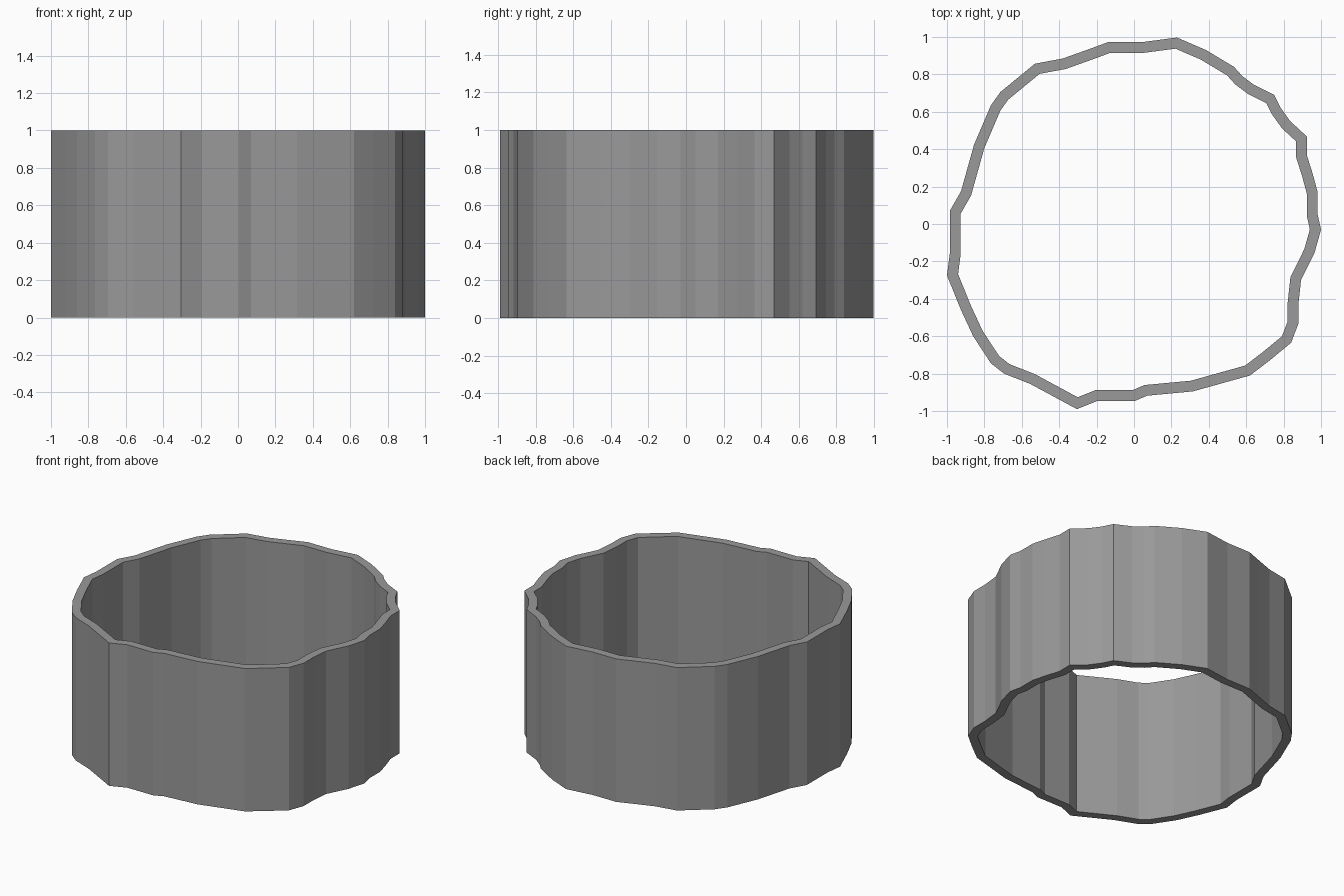
import bpy, bmesh

HEIGHT = 1.0
WALL = 0.058

# Outer outline seen from above, counter-clockwise
outline = [
    (1.0, -0.03), (0.982, 0.05), (0.982, 0.17), (0.955, 0.27), (0.925, 0.365), (0.925, 0.467),
    (0.835, 0.55), (0.785, 0.62), (0.75, 0.69), (0.64, 0.745), (0.58, 0.79), (0.535, 0.84),
    (0.385, 0.93), (0.23, 0.997), (0.04, 0.972), (-0.14, 0.972), (-0.24, 0.935), (-0.38, 0.885),
    (-0.53, 0.857), (-0.715, 0.705), (-0.765, 0.635), (-0.855, 0.425), (-0.925, 0.175),
    (-0.985, 0.07), (-0.985, -0.16), (-1.0, -0.275), (-0.925, -0.46), (-0.86, -0.6),
    (-0.765, -0.745), (-0.695, -0.8), (-0.555, -0.855), (-0.305, -0.99), (-0.195, -0.946),
    (0.005, -0.946), (0.07, -0.918), (0.315, -0.895), (0.62, -0.81), (0.725, -0.73),
    (0.84, -0.635), (0.88, -0.53), (0.88, -0.42), (0.893, -0.3), (0.965, -0.155),
]

# Vertical band following the outline
bm = bmesh.new()
low = [bm.verts.new((x, y, 0)) for x, y in outline]
high = [bm.verts.new((x, y, HEIGHT)) for x, y in outline]
n = len(outline)
for i in range(n):
    j = (i + 1) % n
    bm.faces.new((low[i], low[j], high[j], high[i]))
mesh = bpy.data.meshes.new("ring_wall")
bm.to_mesh(mesh)
bm.free()
ring = bpy.data.objects.new("ring_wall", mesh)
bpy.context.collection.objects.link(ring)

# Dark grey colour
grey = bpy.data.materials.new("dark_grey")
grey.diffuse_color = (0.32, 0.32, 0.32, 1)
mesh.materials.append(grey)

# Even wall thickness, growing inward
wall = ring.modifiers.new("wall_thickness", 'SOLIDIFY')
wall.thickness = WALL
wall.offset = -1
wall.use_even_offset = True
